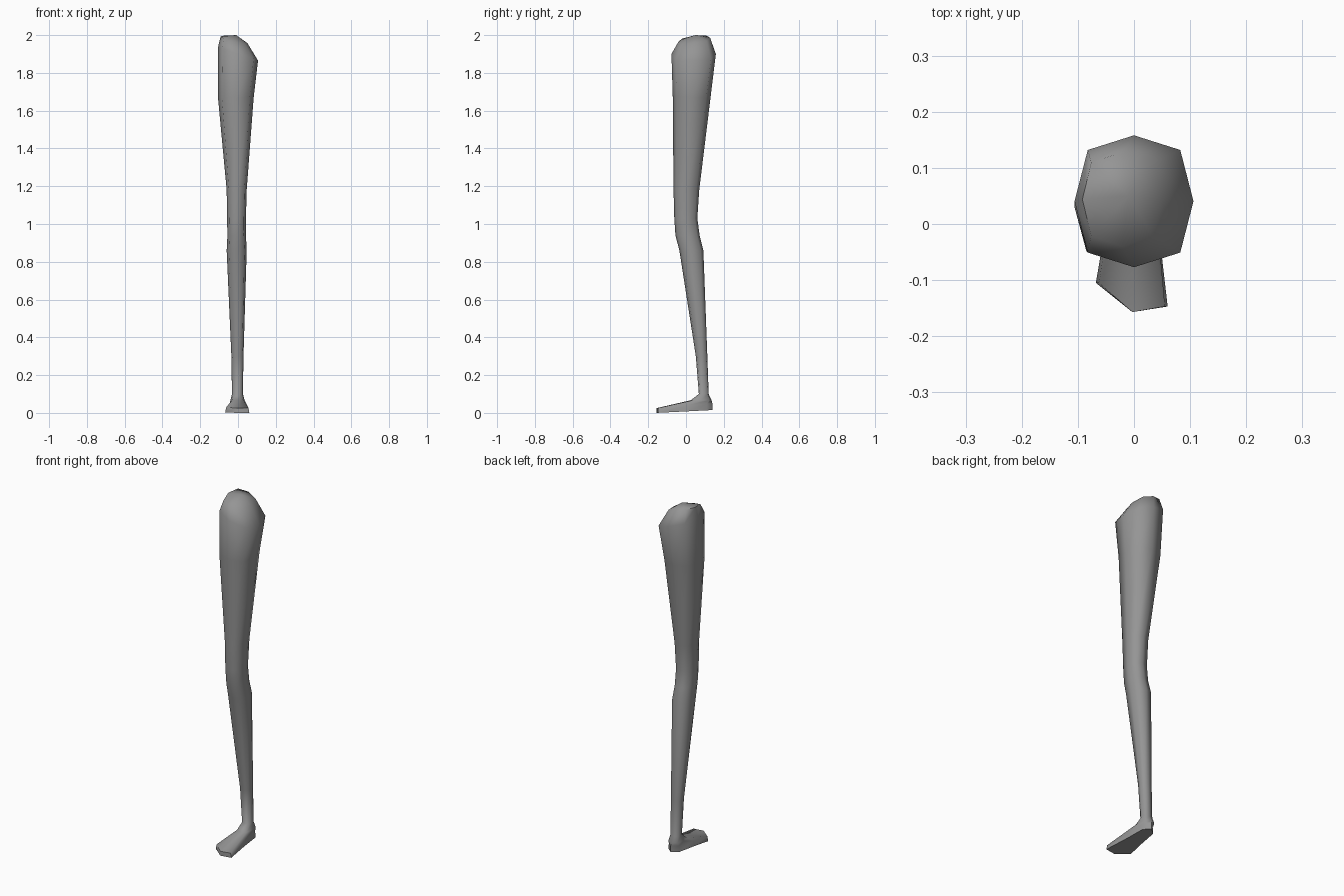
import bpy, bmesh, math

cube = bpy.data.objects.get("Cube")
if cube:
    bpy.data.objects.remove(cube, do_unlink=True)

SIDES = 8


def ring(z, left, right, front, back, tilt_x=0.0, tilt_y=0.0):
    """Eight-sided section; tilts raise z along x and y. Starts at +x."""
    cx, cy = (left + right) / 2, (front + back) / 2
    pts = []
    for i in range(SIDES):
        a = math.tau * i / SIDES
        k = 1.0 if i % 2 == 0 else 1.1
        dx = math.cos(a) * k * (right - left) / 2
        dy = math.sin(a) * k * (back - front) / 2
        pts.append((cx + dx, cy + dy, z + tilt_x * dx + tilt_y * dy))
    return pts


# Foot outline, widest at the slanted toes
FOOT = [(0.043, 0.0), (0.035, 0.11), (0, 0.14), (-0.035, 0.11),
        (-0.05, 0.0), (-0.068, -0.105), (-0.003, -0.157), (0.06, -0.147)]


def foot_ring(z_toe, z_heel, inset):
    pts = []
    for x, y in FOOT:
        t = (y + 0.157) / 0.297
        pts.append((x * inset, y, z_toe + (z_heel - z_toe) * t))
    return pts


sections = [
    # sole and upper edge of the foot
    foot_ring(0.0, 0.015, 1.0),
    foot_ring(0.025, 0.05, 0.92),
    # instep and ankle
    ring(0.067, -0.04, 0.035, 0.025, 0.135),
    ring(0.1, -0.032, 0.026, 0.068, 0.12),
    # shin and calf
    ring(0.3, -0.035, 0.029, 0.052, 0.113),
    ring(0.86, -0.06, 0.046, -0.035, 0.092),
    # knee
    ring(0.94, -0.056, 0.042, -0.056, 0.072),
    ring(1.03, -0.058, 0.042, -0.062, 0.06),
    # thigh
    ring(1.18, -0.06, 0.046, -0.066, 0.07),
    ring(1.67, -0.106, 0.083, -0.07, 0.13),
    # hip, sloping down to the outside
    ring(1.9, -0.106, 0.106, -0.077, 0.158, -0.33),
    ring(1.975, -0.092, 0.05, -0.04, 0.128, -0.25, 0.12),
]

bm = bmesh.new()
loops = [[bm.verts.new(p) for p in s] for s in sections]
for lo, hi in zip(loops, loops[1:]):
    for i in range(SIDES):
        j = (i + 1) % SIDES
        bm.faces.new((lo[i], lo[j], hi[j], hi[i]))
bm.faces.new(list(reversed(loops[0])))

# Domed hip cap
peak = bm.verts.new((-0.01, 0.05, 2.0))
for i in range(SIDES):
    bm.faces.new((loops[-1][i], loops[-1][(i + 1) % SIDES], peak))
bmesh.ops.recalc_face_normals(bm, faces=bm.faces)

mesh = bpy.data.meshes.new("leg")
bm.to_mesh(mesh)
bm.free()
leg = bpy.data.objects.new("leg", mesh)
bpy.context.collection.objects.link(leg)

# Plain grey surface
grey = bpy.data.materials.new("mid grey")
grey.use_nodes = True
color = (0.3, 0.3, 0.3, 1.0)
grey.diffuse_color = color
grey.node_tree.nodes["Principled BSDF"].inputs["Base Color"].default_value = color
mesh.materials.append(grey)

bpy.ops.object.select_all(action="DESELECT")
leg.select_set(True)
bpy.context.view_layer.objects.active = leg
bpy.ops.object.shade_smooth_by_angle(angle=math.radians(65))
